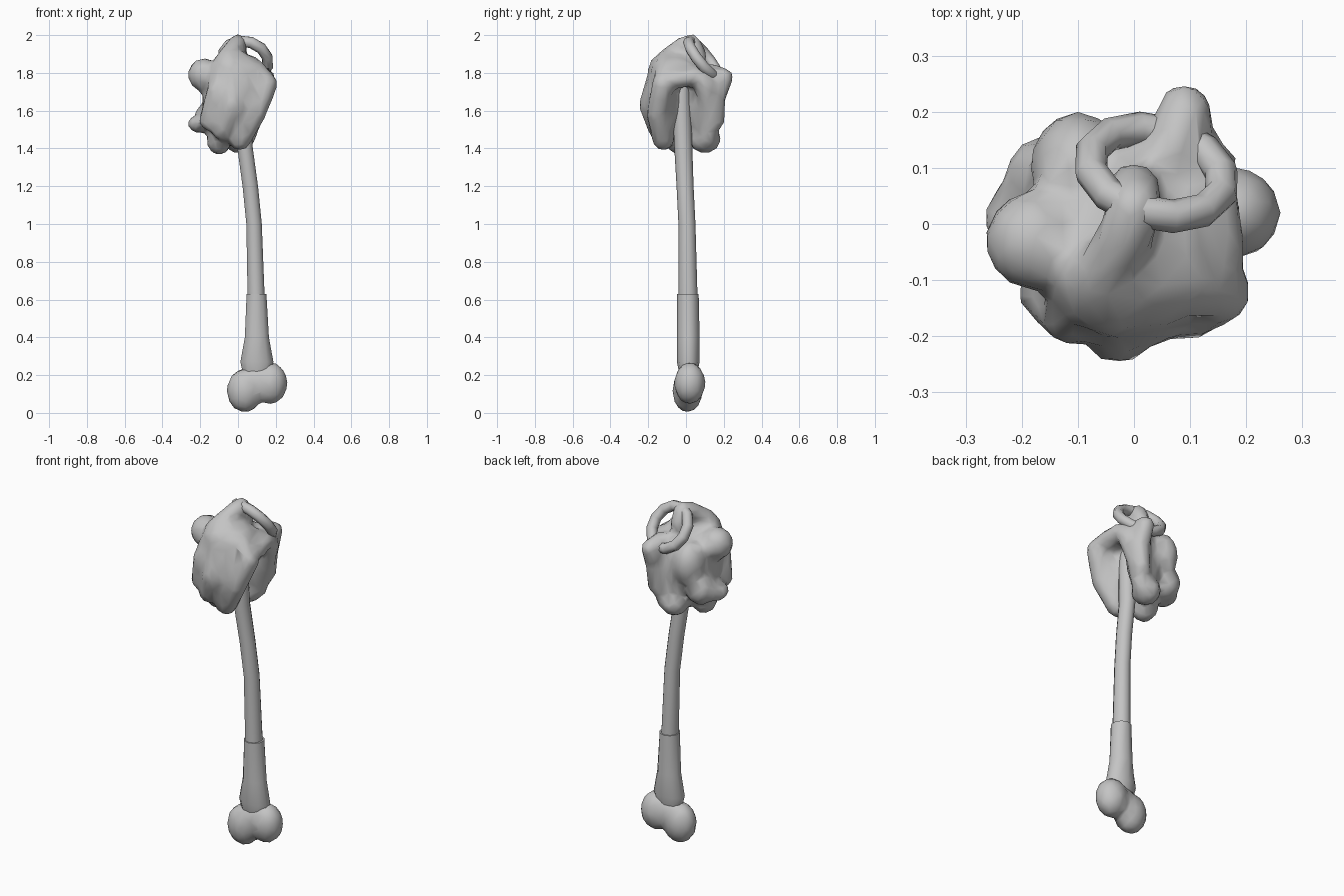
import bpy, bmesh, math
from mathutils import Vector, Matrix

cube = bpy.data.objects.get("Cube")
if cube:
    bpy.data.objects.remove(cube, do_unlink=True)

grey = bpy.data.materials.new("bone grey")
grey.use_nodes = True
COLOUR = (0.55, 0.55, 0.55, 1)
grey.diffuse_color = COLOUR
grey.node_tree.nodes["Principled BSDF"].inputs["Base Color"].default_value = COLOUR


def finish(name, bm, angle=None):
    mesh = bpy.data.meshes.new(name)
    bmesh.ops.recalc_face_normals(bm, faces=bm.faces)
    bm.to_mesh(mesh)
    bm.free()
    obj = bpy.data.objects.new(name, mesh)
    bpy.context.collection.objects.link(obj)
    mesh.materials.append(grey)
    if angle:
        bpy.ops.object.select_all(action='DESELECT')
        obj.select_set(True)
        bpy.context.view_layer.objects.active = obj
        bpy.ops.object.shade_smooth_by_angle(angle=math.radians(angle))
    return obj


def blob(bm, centre, size):
    """Add one ellipsoid."""
    m = Matrix.Translation(centre) @ Matrix.Diagonal((*size, 1))
    bmesh.ops.create_icosphere(bm, subdivisions=3, radius=1, matrix=m)


def fold(bm, radius, *points):
    """Add a rounded ridge as overlapping balls along a path."""
    for a, b in zip(points, points[1:]):
        a, b = Vector(a), Vector(b)
        steps = max(1, math.ceil((b - a).length / (radius * 0.4)))
        for i in range(steps + 1):
            blob(bm, a.lerp(b, i / steps), (radius,) * 3)


def fuse(obj, voxel, ratio):
    """Melt overlapping lumps into one coarse smooth skin."""
    mod = obj.modifiers.new("fuse", 'REMESH')
    mod.mode = 'VOXEL'
    mod.voxel_size = voxel
    mod.use_smooth_shade = True
    soft = obj.modifiers.new("soften", 'SMOOTH')
    soft.factor, soft.iterations = 0.5, 2
    obj.modifiers.new("coarsen", 'DECIMATE').ratio = ratio


def loft(name, sections, sides):
    """Skin horizontal ellipses given as x, y, z, rx, ry."""
    bm = bmesh.new()
    rings = []
    for x, y, z, rx, ry in sections:
        angles = [2 * math.pi * (i + 0.5) / sides for i in range(sides)]
        rings.append([bm.verts.new((x + rx * math.cos(t), y + ry * math.sin(t), z))
                      for t in angles])
    for low, high in zip(rings, rings[1:]):
        for i in range(sides):
            j = (i + 1) % sides
            bm.faces.new((low[i], low[j], high[j], high[i]))
    bm.faces.new(rings[0])
    bm.faces.new(rings[-1])
    return finish(name, bm, 50)


# Bent shaft and the thicker grip around its lower end
loft("shaft", [(.1, .01, .5, .048, .05), (.095, .01, .65, .047, .05),
               (.085, .005, 1, .043, .045), (.065, -.005, 1.2, .043, .045),
               (.035, -.015, 1.42, .043, .048), (.03, -.022, 1.6, .045, .048),
               (.02, -.025, 1.75, .045, .045)], 10)
loft("grip", [(.1, .012, .22, .08, .05), (.1, .012, .27, .092, .06),
              (.1, .012, .4, .067, .06), (.098, .01, .63, .055, .057)], 10)

# Two-lobed knuckle at the foot
bm = bmesh.new()
blob(bm, (.035, .008, .118), (.096, .08, .117))
blob(bm, (.172, .02, .157), (.09, .083, .112))
blob(bm, (.1, .012, .16), (.09, .065, .1))
fuse(finish("knuckle", bm), .02, .2)

# Lumpy head: solid masses around the shaft, then bulges and folds
bm = bmesh.new()
blob(bm, (-.08, -.01, 1.65), (.11, .15, .2))
blob(bm, (.01, -.12, 1.66), (.11, .1, .21))
blob(bm, (.01, .09, 1.64), (.1, .08, .21))
blob(bm, (.03, -.06, 1.81), (.11, .13, .09))
blob(bm, (-.04, -.1, 1.82), (.1, .1, .09))
blob(bm, (.12, .03, 1.78), (.07, .1, .055))
blob(bm, (.14, -.04, 1.77), (.06, .09, .05))
blob(bm, (-.178, -.03, 1.79), (.088, .088, .088))
blob(bm, (-.2, .01, 1.53), (.066, .08, .05))
blob(bm, (-.15, .08, 1.56), (.08, .08, .09))
blob(bm, (-.1, -.03, 1.44), (.065, .08, .075))
blob(bm, (0, .1, 1.45), (.075, .085, .075))
blob(bm, (-.1, .1, 1.7), (.085, .1, .13))
fold(bm, .057, (-.07, -.1, 1.86), (-.11, -.16, 1.7), (-.15, -.12, 1.55))
fold(bm, .06, (0, -.1, 1.86), (-.03, -.15, 1.77), (-.03, -.19, 1.63), (-.08, -.14, 1.5))
fold(bm, .06, (.09, -.1, 1.81), (.15, -.12, 1.74), (.09, -.15, 1.59), (.01, -.12, 1.45))
fold(bm, .055, (.06, 0, 1.82), (.13, .1, 1.74), (.085, .125, 1.6), (.04, .12, 1.46))
# Front and back hooks that hold the ring
fold(bm, .05, (-.06, -.1, 1.88), (-.01, -.01, 1.945), (0, .03, 1.955), (0, .06, 1.89))
fold(bm, .05, (.07, .13, 1.8), (.09, .2, 1.775), (.09, .16, 1.67), (.08, .155, 1.55))
fuse(finish("lumpy_head", bm), .02, .2)

# Tilted ring on top of the head
bm = bmesh.new()
tilt = (Matrix.Translation((.04, .092, 1.872)) @ Matrix.Rotation(math.radians(18), 4, 'Y')
        @ Matrix.Rotation(math.radians(-50), 4, 'X'))
MAJOR, MINOR, AROUND, SIDES = .122, .03, 12, 8
loops = []
for i in range(AROUND):
    turn = tilt @ Matrix.Rotation(2 * math.pi * i / AROUND, 4, 'Z')
    loop = []
    for k in range(SIDES):
        t = 2 * math.pi * k / SIDES
        loop.append(bm.verts.new(turn @ Vector((MAJOR + MINOR * math.cos(t), 0,
                                                MINOR * math.sin(t)))))
    loops.append(loop)
for i in range(AROUND):
    a, b = loops[i], loops[(i + 1) % AROUND]
    for k in range(SIDES):
        n = (k + 1) % SIDES
        bm.faces.new((a[k], b[k], b[n], a[n]))
finish("ring", bm, 60)
